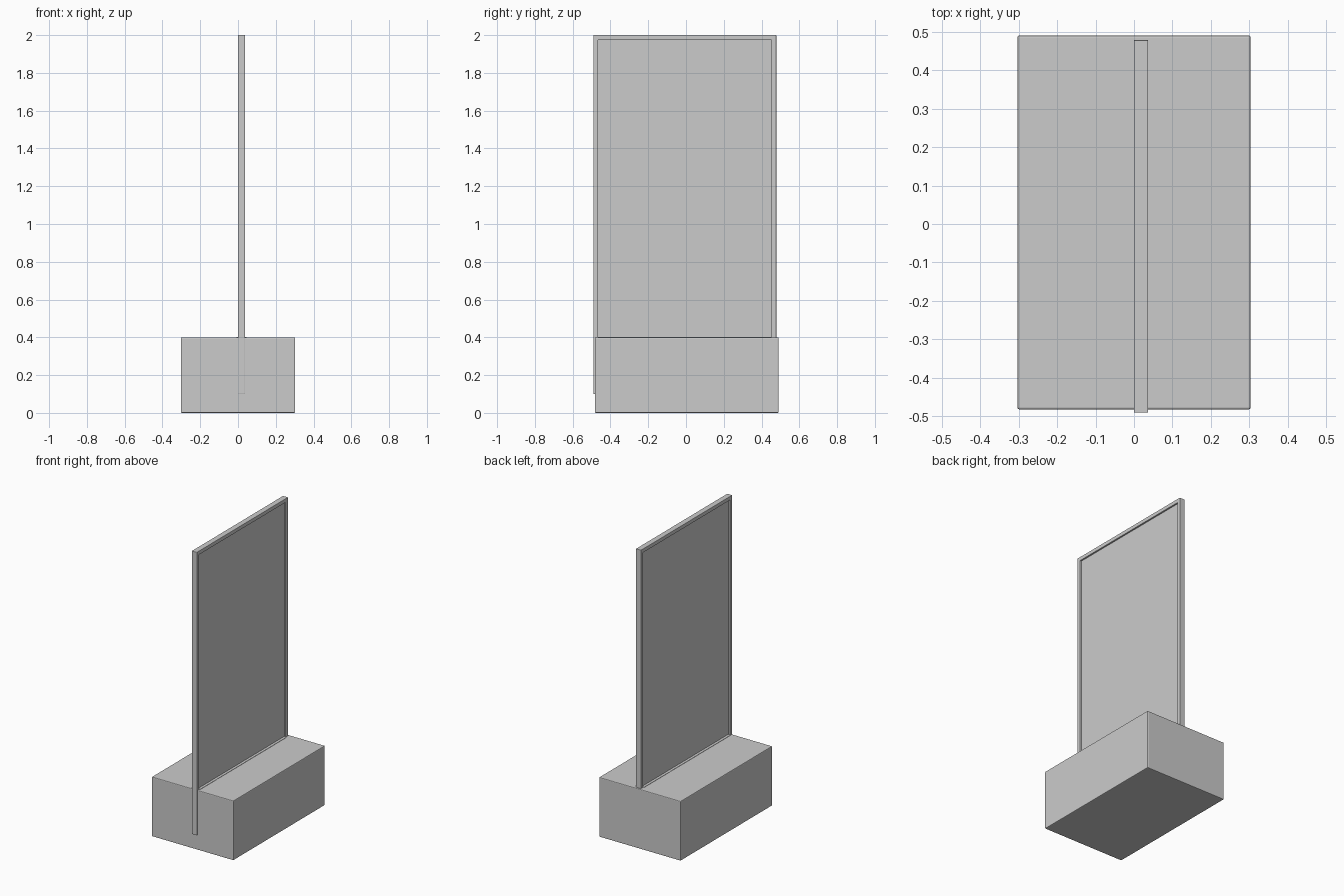
import bpy, bmesh

if "Cube" in bpy.data.objects:
    bpy.data.objects.remove(bpy.data.objects["Cube"])

def finish(name, bm, bevel=0.0, mat=None):
    bmesh.ops.recalc_face_normals(bm, faces=bm.faces)
    me = bpy.data.meshes.new(name)
    bm.to_mesh(me)
    bm.free()
    ob = bpy.data.objects.new(name, me)
    bpy.context.collection.objects.link(ob)
    if mat:
        me.materials.append(mat)
    if bevel:
        m = ob.modifiers.new("soft_edges", 'BEVEL')
        m.width, m.segments = bevel, 2
    return ob

def box(name, x, y, z, bevel=0.0, mat=None):
    bm = bmesh.new()
    bmesh.ops.create_cube(bm, size=1)
    for v in bm.verts:
        v.co = [(a[0] + a[1]) / 2 + c * (a[1] - a[0]) for a, c in zip((x, y, z), v.co)]
    return finish(name, bm, bevel, mat)

pane_grey = bpy.data.materials.new("pane_grey")
pane_grey.diffuse_color = (0.62, 0.62, 0.62, 1)
pane_grey.use_nodes = True
pane_grey.node_tree.nodes["Principled BSDF"].inputs["Base Color"].default_value = pane_grey.diffuse_color

# Heavy base block
box("base", (-0.303, 0.303), (-0.482, 0.49), (0, 0.4), 0.005)

# Frame: upside-down U outline, extruded across x
Y0, Y1, T = -0.49, 0.478, 0.025
outline = [(Y0, 0.1), (Y0, 2), (Y1, 2), (Y1, 0.1),
           (Y1 - T, 0.1), (Y1 - T, 2 - T), (Y0 + T, 2 - T), (Y0 + T, 0.1)]
bm = bmesh.new()
face = bm.faces.new([bm.verts.new((0, y, z)) for y, z in outline])
ext = bmesh.ops.extrude_face_region(bm, geom=[face])
bmesh.ops.translate(bm, vec=(0.037, 0, 0),
                    verts=[g for g in ext['geom'] if isinstance(g, bmesh.types.BMVert)])
finish("frame", bm, 0.0015)

# Recessed pane inside the frame
box("pane", (0.0105, 0.0265), (Y0 + T, Y1 - T), (0.1, 2 - T), mat=pane_grey)

# Thin seal where the pane enters the base
box("pane_seal", (-0.007, 0.044), (Y0 + T, Y1 - T), (0.38, 0.402), mat=pane_grey)
